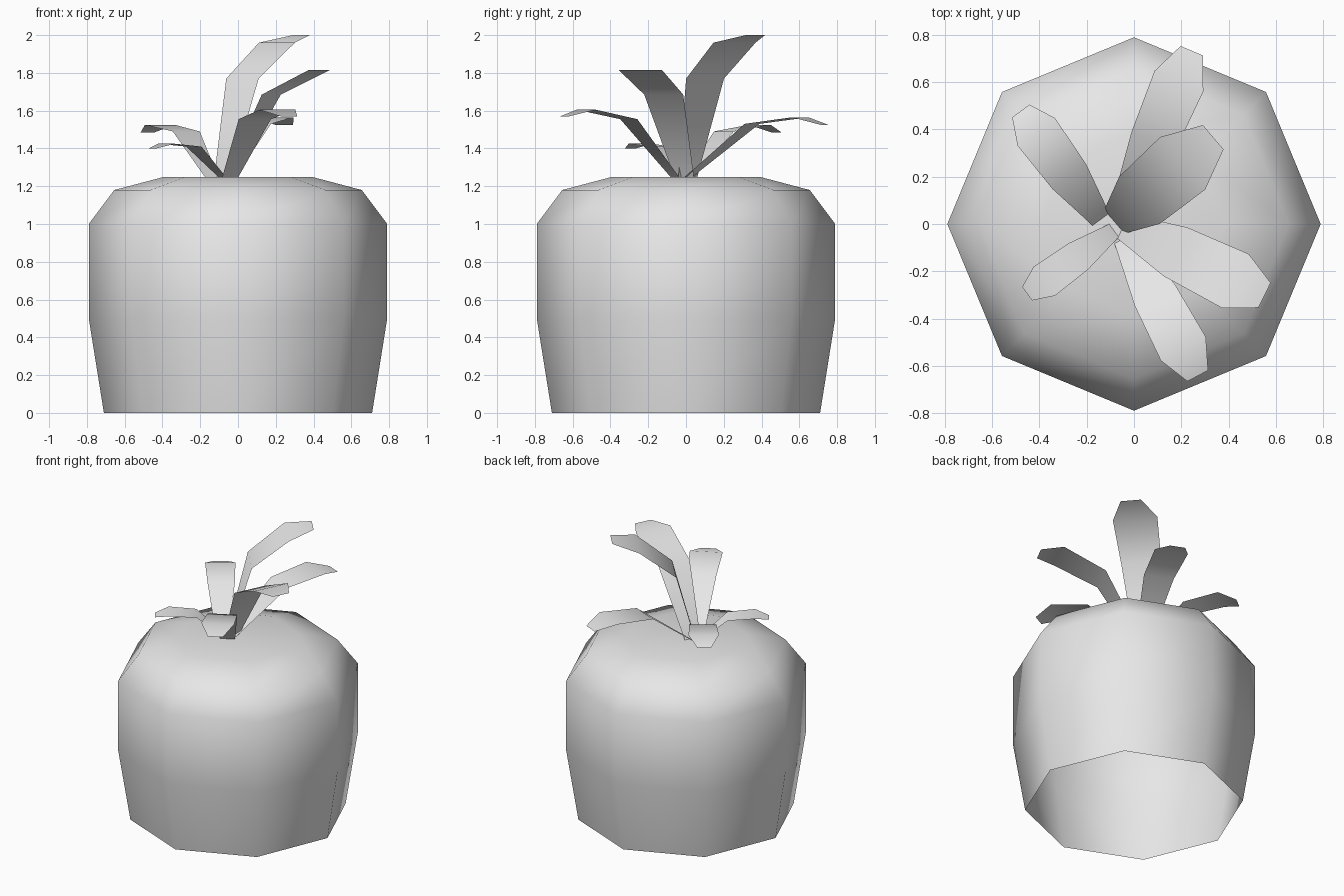
import bpy, bmesh
from math import radians, pi, cos, sin
from mathutils import Vector

old = bpy.data.objects.get("Cube")
if old:
    bpy.data.objects.remove(old, do_unlink=True)

GREY = (0.8, 0.8, 0.8, 1)
grey = bpy.data.materials.new("plain grey")
grey.use_nodes = True
grey.diffuse_color = GREY
grey.node_tree.nodes["Principled BSDF"].inputs["Base Color"].default_value = GREY


def finish(bm, name):
    """Turn a bmesh into a smooth grey object."""
    for face in bm.faces:
        face.smooth = True
    mesh = bpy.data.meshes.new(name)
    bm.to_mesh(mesh)
    bm.free()
    mesh.materials.append(grey)
    obj = bpy.data.objects.new(name, mesh)
    bpy.context.collection.objects.link(obj)


def bridge(bm, low, high, closed):
    """Join two rows of vertices with quads."""
    count = len(low) if closed else len(low) - 1
    for i in range(count):
        j = (i + 1) % len(low)
        bm.faces.new((low[i], low[j], high[j], high[i]))


# Body: eight-sided root, open underneath, flat on top
SIDES = 8
PROFILE = [(0.71, 0), (0.79, 0.5), (0.79, 1.0), (0.655, 1.18), (0.39, 1.25)]
bm = bmesh.new()
rings = [[bm.verts.new((r * cos(2 * pi * i / SIDES), r * sin(2 * pi * i / SIDES), z))
          for i in range(SIDES)] for r, z in PROFILE]
for low, high in zip(rings, rings[1:]):
    bridge(bm, low, high, True)
bm.faces.new(rings[-1])
finish(bm, "root_body")

# Leaves: bent strips, narrow at the base and tip
TAPER = (0.45, 0.9, 1.0, 0.46)
BASE_Z = 1.25


def leaf(name, base, azimuth, width, reaches, heights):
    a = radians(azimuth)
    out, side = Vector((cos(a), sin(a), 0)), Vector((-sin(a), cos(a), 0))
    bm = bmesh.new()
    rows = []
    for t, reach, z in zip(TAPER, (0, *reaches), (BASE_Z, *heights)):
        mid = Vector((*base, z)) + out * reach
        half = side * (t * width / 2)
        rows.append([bm.verts.new(mid + half), bm.verts.new(mid - half)])
    for low, high in zip(rows, rows[1:]):
        bridge(bm, low, high, False)
    # the lit side of each leaf faces up
    bmesh.ops.recalc_face_normals(bm, faces=bm.faces)
    bm.normal_update()
    if sum(f.normal.z for f in bm.faces) < 0:
        bmesh.ops.reverse_faces(bm, faces=bm.faces)
    finish(bm, name)


leaf("tall_leaf", (-0.083, 0.01), 40.5, 0.293, (0.14, 0.38, 0.55), (1.77, 1.96, 2.0))
leaf("back_leaf", (-0.06, 0.015), 67, 0.224, (0.363, 0.64, 0.78), (1.53, 1.565, 1.525))
leaf("back_right_leaf", (-0.14, 0.02), 126.5, 0.197, (0.225, 0.46, 0.57), (1.49, 1.525, 1.485))
leaf("front_right_leaf", (-0.085, -0.028), 216, 0.153, (0.184, 0.364, 0.454), (1.41, 1.425, 1.4))
leaf("front_leaf", (-0.04, -0.06), -62, 0.215, (0.275, 0.53, 0.66), (1.555, 1.605, 1.57))
leaf("left_leaf", (-0.045, -0.01), -26, 0.255, (0.246, 0.528, 0.665), (1.685, 1.815, 1.815))
